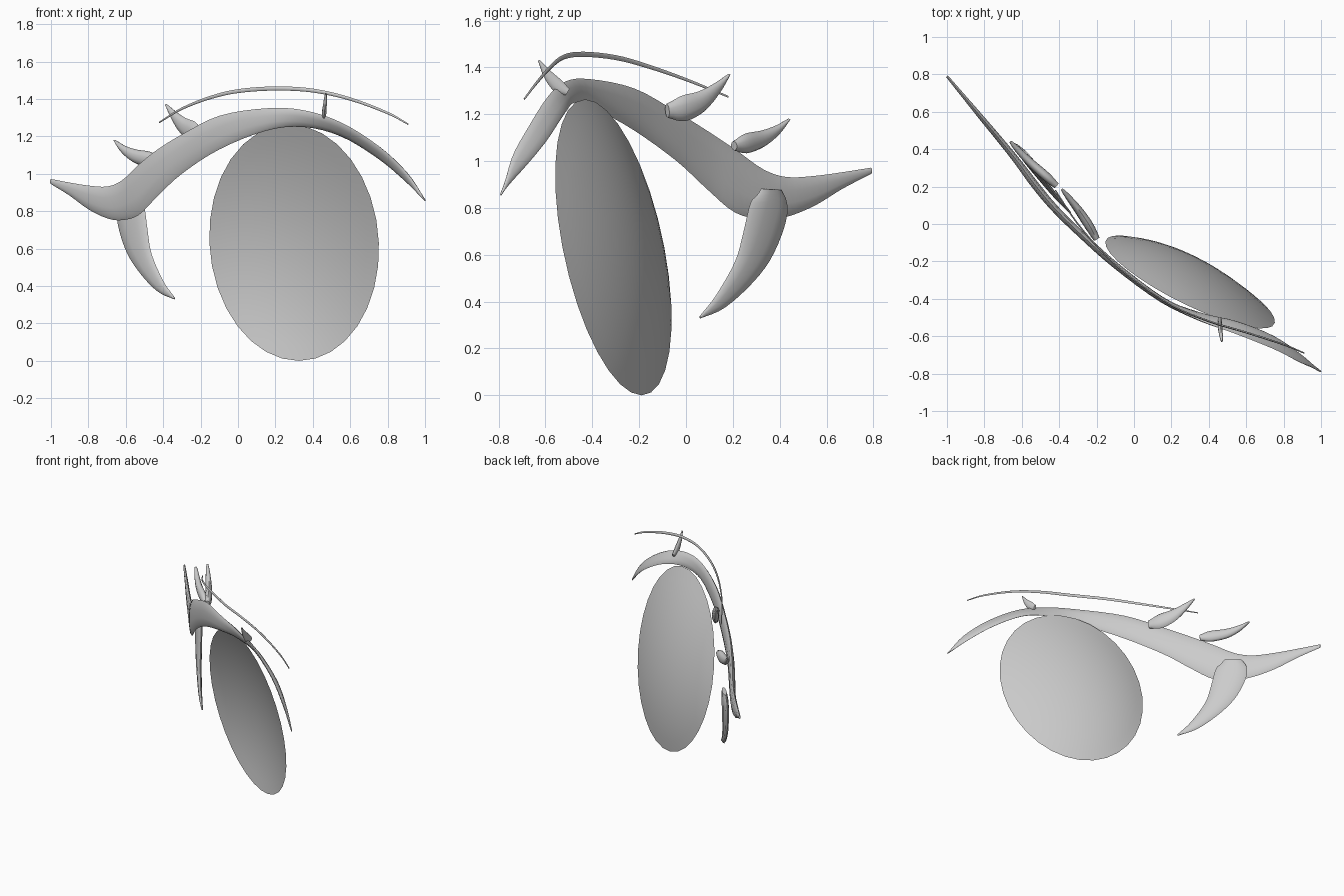
import bpy, bmesh, math
from mathutils import Vector

cube = bpy.data.objects.get("Cube")
if cube:
    bpy.data.objects.remove(cube, do_unlink=True)

grey = bpy.data.materials.new("soft_grey")
grey.use_nodes = True
grey.diffuse_color = (0.6, 0.6, 0.6, 1)
grey.node_tree.nodes["Principled BSDF"].inputs["Base Color"].default_value = grey.diffuse_color


def finish(name, bm):
    """Turn a bmesh into a smooth shaded object."""
    bmesh.ops.recalc_face_normals(bm, faces=bm.faces)
    mesh = bpy.data.meshes.new(name)
    bm.to_mesh(mesh)
    bm.free()
    mesh.materials.append(grey)
    obj = bpy.data.objects.new(name, mesh)
    bpy.context.collection.objects.link(obj)
    for other in bpy.context.selected_objects:
        other.select_set(False)
    obj.select_set(True)
    bpy.context.view_layer.objects.active = obj
    bpy.ops.object.shade_smooth_by_angle(angle=math.radians(60))


def resample(stations, steps=4):
    """Catmull-Rom interpolation through stations of any dimension."""
    pts = [Vector(s) for s in stations]
    pts = [2 * pts[0] - pts[1]] + pts + [2 * pts[-1] - pts[-2]]
    out = []
    for a, b, c, d in zip(pts, pts[1:], pts[2:], pts[3:]):
        for i in range(steps):
            t = i / steps
            out.append(b + (c - a) * (t / 2)
                       + (2 * a - 5 * b + 4 * c - d) * (t * t / 2)
                       + (3 * b - a - 3 * c + d) * (t ** 3 / 2))
    out.append(pts[-2])
    return out


def loft(name, stations, thickness, normal=None, sides=10):
    """Sweep a flat ellipse along (x, y, z, half_width) stations.

    Without a normal, a fifth value leans each upright section backwards."""
    rows = resample(stations)
    path = [Vector(r[:3]) for r in rows]
    halves = [max(r[3], 0.003) for r in rows]
    widest = max(halves)
    bm = bmesh.new()
    rings = []
    for i, (p, half) in enumerate(zip(path, halves)):
        tangent = (path[min(i + 1, len(path) - 1)] - path[max(i - 1, 0)]).normalized()
        if normal:
            wide = tangent.cross(Vector(normal)).normalized()
        else:
            wide = Vector((0, -rows[i][4], 1))
        thin = tangent.cross(wide).normalized() * thickness * math.sqrt(half / widest)
        ring = []
        for k in range(sides):
            a = math.tau * k / sides
            ring.append(bm.verts.new(p + wide * half * math.cos(a) + thin * math.sin(a)))
        rings.append(ring)
    for r, s in zip(rings, rings[1:]):
        for k in range(sides):
            n = (k + 1) % sides
            bm.faces.new((r[k], r[n], s[n], s[k]))
    bm.faces.new(rings[0])
    bm.faces.new(rings[-1])
    finish(name, bm)


# Iris: oval dish, leaning with the curve of the face
def iris_point(r, a):
    dz = 0.632 * r * math.sin(a)
    dx = 0.453 * r * math.cos(a) - 0.04 * dz
    hollow = 0.11 * (1 - r * r)
    return Vector((0.3 + dx, -0.31 - 0.48 * dx - 0.21 * dz + hollow, 0.632 + dz))


bm = bmesh.new()
segments, ring_count = 32, 8
centre = bm.verts.new(iris_point(0, 0))
rings = [[bm.verts.new(iris_point(j / ring_count, math.tau * k / segments))
          for k in range(segments)] for j in range(1, ring_count + 1)]
for k in range(segments):
    n = (k + 1) % segments
    bm.faces.new((centre, rings[0][k], rings[0][n]))
    for r, s in zip(rings, rings[1:]):
        bm.faces.new((r[k], s[k], s[n], r[n]))
finish("iris", bm)

# Upper lid: x, y of upper edge, lower edge, upper edge, setback of lower edge
lid = [
    (-1, 0.79, 0.945, 0.972, 0), (-0.9, 0.67, 0.883, 0.953, 0),
    (-0.8, 0.55, 0.81, 0.937, 0), (-0.7, 0.43, 0.762, 0.932, 0),
    (-0.62, 0.33, 0.752, 0.965, 0), (-0.53, 0.21, 0.78, 1.05, 0),
    (-0.43, 0.09, 0.88, 1.13, 0), (-0.3, -0.04, 1, 1.21, 0),
    (-0.1, -0.22, 1.13, 1.31, 0), (0.15, -0.41, 1.23, 1.35, 0.01),
    (0.35, -0.515, 1.25, 1.34, 0.04), (0.55, -0.59, 1.2, 1.275, 0.07),
    (0.75, -0.67, 1.08, 1.15, 0.07), (0.9, -0.745, 0.955, 1.01, 0.04),
    (1, -0.79, 0.853, 0.863, 0)]
loft("upper_lid", [(x, y + back / 2, (lo + hi) / 2, (hi - lo) / 2, back / (hi - lo))
                   for x, y, lo, hi, back in lid], 0.022)

# Lid crease: thin tapered strand above the lid
facing = (0.72, 0.68, 0)
crease = [
    (-0.42, 0.18, 1.275), (-0.3, 0, 1.348), (-0.15, -0.17, 1.407), (0, -0.3, 1.442),
    (0.2, -0.435, 1.456), (0.4, -0.52, 1.445), (0.6, -0.58, 1.4), (0.8, -0.645, 1.325),
    (0.91, -0.69, 1.265)]
last = len(crease) - 1
loft("lid_crease", [(*p, 0.004 + 0.007 * math.sin(math.pi * i / last))
                    for i, p in enumerate(crease)], 0.006, facing, sides=6)

# Lashes: curved blades lying along the face
loft("lower_lash", [
    (-0.575, 0.365, 0.88, 0.06), (-0.575, 0.355, 0.8, 0.11), (-0.545, 0.31, 0.65, 0.1),
    (-0.5, 0.25, 0.53, 0.07), (-0.42, 0.15, 0.405, 0.038), (-0.34, 0.06, 0.333, 0.005)],
    0.021, facing)
loft("outer_lash", [
    (-0.415, 0.205, 1.065, 0.02), (-0.47, 0.255, 1.075, 0.042), (-0.55, 0.325, 1.095, 0.036),
    (-0.61, 0.385, 1.13, 0.022), (-0.66, 0.44, 1.178, 0.004)], 0.025, facing)
loft("middle_lash", [
    (-0.2, -0.08, 1.215, 0.03), (-0.24, -0.01, 1.225, 0.055), (-0.29, 0.065, 1.255, 0.046),
    (-0.34, 0.13, 1.31, 0.026), (-0.385, 0.185, 1.37, 0.004)], 0.025, facing)
loft("inner_lash", [
    (0.46, -0.505, 1.295, 0.016), (0.46, -0.545, 1.32, 0.028), (0.465, -0.59, 1.37, 0.02),
    (0.47, -0.628, 1.43, 0.004)], 0.012, (1, 0, 0))
